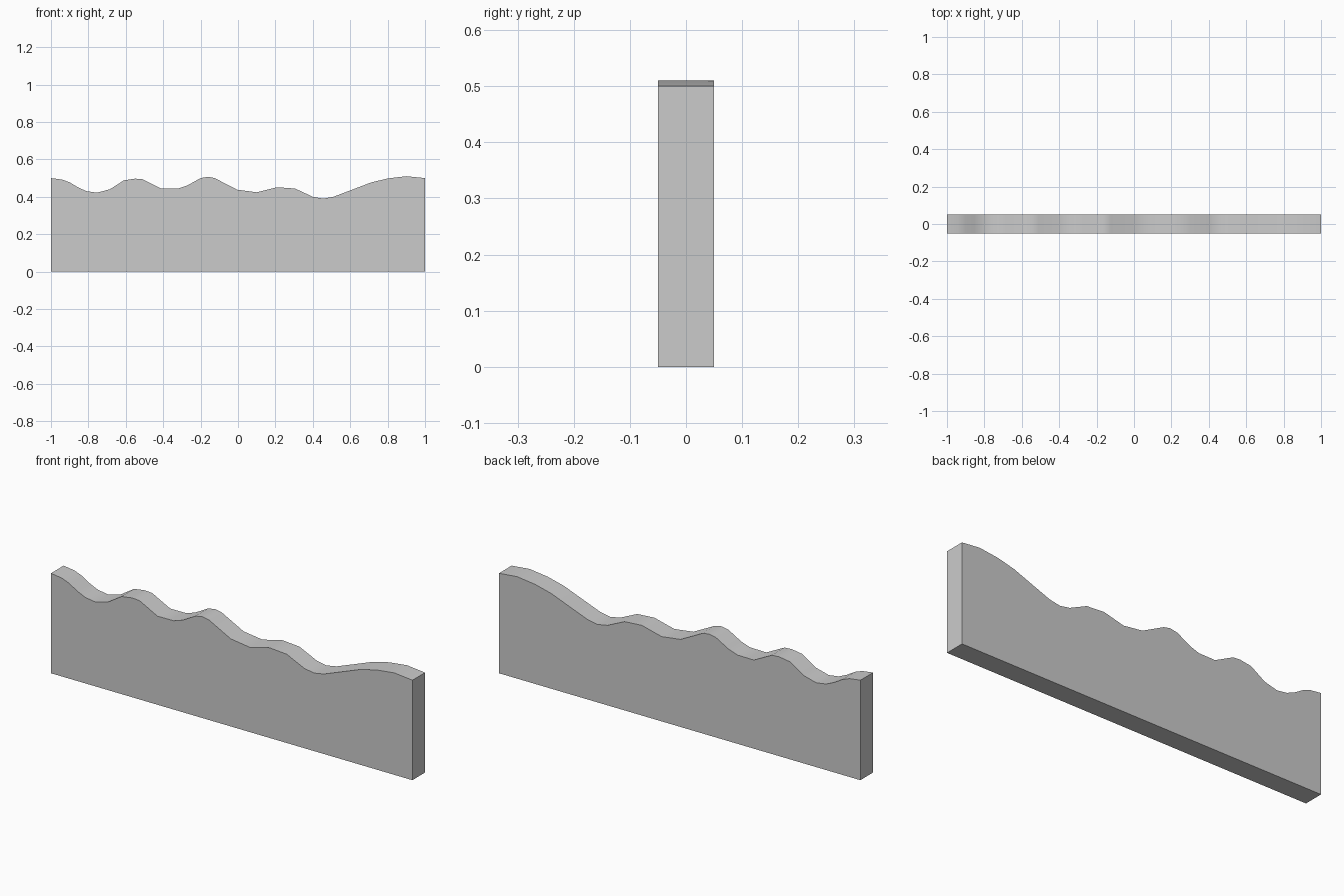
import bpy, bmesh, math

if "Cube" in bpy.data.objects:
    bpy.data.objects.remove(bpy.data.objects["Cube"])

# Wavy top edge of the panel, left to right (x, z)
WAVE = [(-1, .50), (-.94, .492), (-.90, .477), (-.855, .45), (-.81, .43),
        (-.755, .422), (-.685, .44), (-.61, .488), (-.55, .497), (-.51, .494),
        (-.41, .443), (-.32, .444), (-.27, .461), (-.20, .50), (-.16, .507),
        (-.125, .50), (-.005, .438), (.10, .424), (.21, .451), (.305, .444),
        (.40, .40), (.455, .39), (.51, .40), (.60, .434), (.71, .476),
        (.80, .498), (.90, .51), (1, .50)]
THICKNESS = 0.10

# Outline on the front plane, extruded to the back
bm = bmesh.new()
outline = [(-1, 0), (1, 0)] + WAVE[::-1]
face = bm.faces.new([bm.verts.new((x, -THICKNESS / 2, z)) for x, z in outline])
extruded = bmesh.ops.extrude_face_region(bm, geom=[face], use_keep_orig=True)
moved = [g for g in extruded["geom"] if isinstance(g, bmesh.types.BMVert)]
bmesh.ops.translate(bm, verts=moved, vec=(0, THICKNESS, 0))
bmesh.ops.recalc_face_normals(bm, faces=bm.faces)

mesh = bpy.data.meshes.new("wavy_panel")
bm.to_mesh(mesh)
bm.free()
panel = bpy.data.objects.new("wavy_panel", mesh)
bpy.context.collection.objects.link(panel)

# Smooth wave, sharp border edges
bpy.context.view_layer.objects.active = panel
panel.select_set(True)
bpy.ops.object.shade_smooth_by_angle(angle=math.radians(40))
